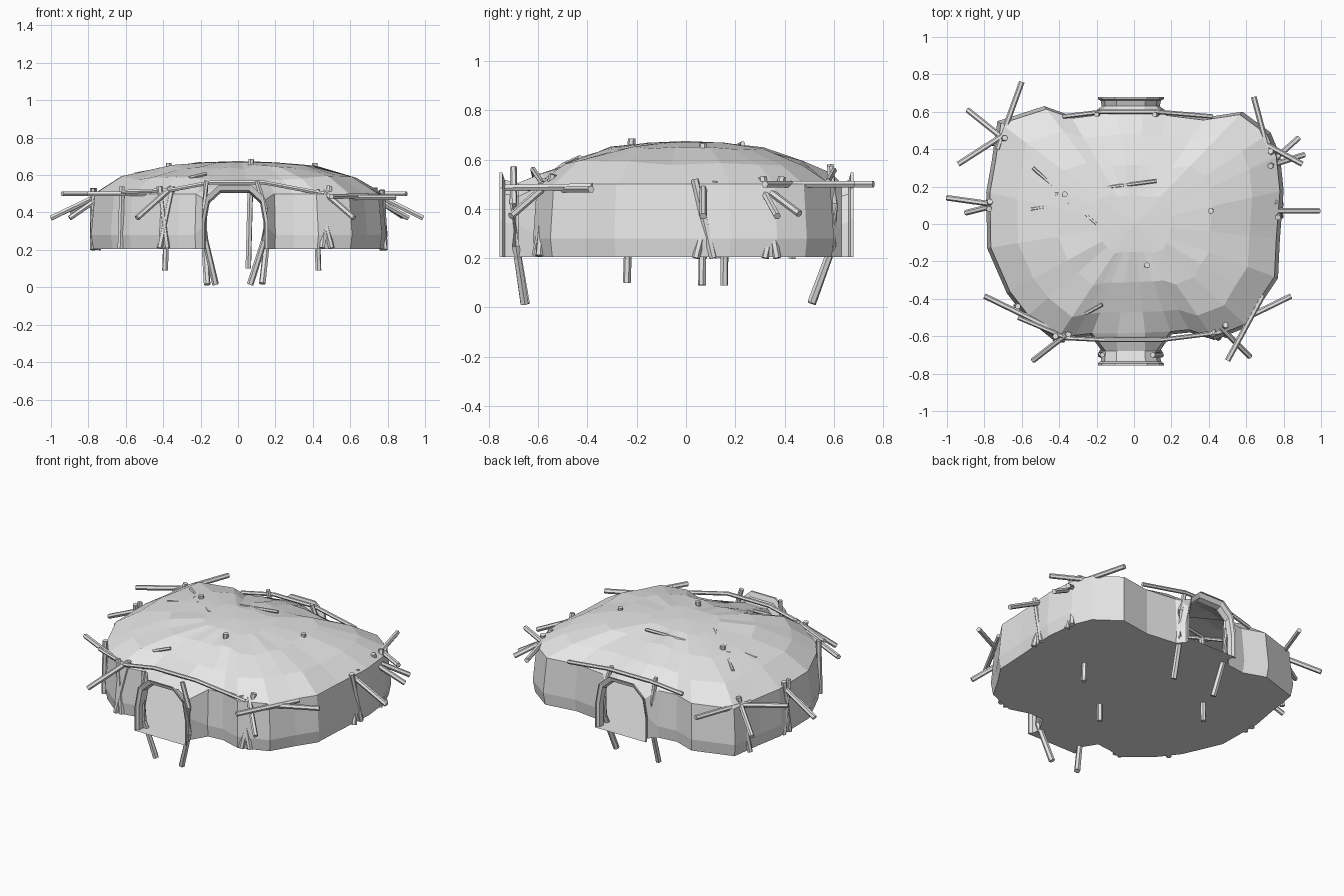
import bpy, bmesh, math, random
from mathutils import Vector

random.seed(4)
cube = bpy.data.objects.get("Cube")
if cube:
    bpy.data.objects.remove(cube, do_unlink=True)

grey = bpy.data.materials.new("plain grey")
grey.use_nodes = True
grey.diffuse_color = (0.8, 0.8, 0.8, 1)
grey.node_tree.nodes["Principled BSDF"].inputs["Base Color"].default_value = (0.8, 0.8, 0.8, 1)


def finish(bm, name):
    """Turn a bmesh into a flat shaded object."""
    bmesh.ops.recalc_face_normals(bm, faces=bm.faces[:])
    mesh = bpy.data.meshes.new(name)
    bm.to_mesh(mesh)
    bm.free()
    mesh.materials.append(grey)
    obj = bpy.data.objects.new(name, mesh)
    bpy.context.collection.objects.link(obj)
    return obj


def bridge(bm, a, b, skip=()):
    """Join two closed loops of equal length with quads."""
    n = len(a)
    for i in range(n):
        if i not in skip:
            j = (i + 1) % n
            bm.faces.new((a[i], a[j], b[j], b[i]))


# Hut shell: lumpy plan, counter-clockwise from the front door
front_door = [(-.23, -.60), (-.09, -.60), (.06, -.595), (.20, -.59)]
right_side = [(.30, -.58), (.43, -.62), (.61, -.55), (.69, -.41), (.77, -.29), (.78, -.08),
              (.80, .18), (.78, .37), (.73, .49), (.58, .60), (.38, .57)]
back_door = [(.18, .595), (.05, .605), (-.09, .605), (-.22, .595)]
left_side = [(-.34, .58), (-.48, .63), (-.73, .55), (-.76, .34), (-.79, .17), (-.785, -.13),
             (-.68, -.37), (-.58, -.50), (-.42, -.63), (-.32, -.61)]
plan = front_door + right_side + back_door + left_side
back_start = len(front_door) + len(right_side)
door_starts = (0, back_start)
door_gaps = [s + k for s in door_starts for k in range(3)]
over_door = [s + k for s in door_starts for k in (1, 2)]

bm = bmesh.new()
levels = [(.985, .205), (1, .28), (.975, .50), (.79, .585), (.52, .642), (.25, .668)]
rings = []
for level, (scale, z) in enumerate(levels):
    ring = []
    for i, (x, y) in enumerate(plan):
        lift = .045 if level == 2 and i in over_door else 0
        wobble = random.uniform(-1, 1) * .012 if level in (3, 4) else 0
        ring.append(bm.verts.new((x * scale, y * scale, z + lift + wobble)))
    rings.append(ring)
for level in range(len(rings) - 1):
    bridge(bm, rings[level], rings[level + 1], door_gaps if level < 2 else ())
bm.faces.new(rings[0])
peak = bm.verts.new((0, 0, .675))
for i, v in enumerate(rings[-1]):
    bm.faces.new((v, rings[-1][(i + 1) % len(plan)], peak))

# Arched door tunnels with a flared collar
arch = [(-.155, .205), (-.155, .34), (-.135, .45), (-.075, .505),
        (.075, .505), (.135, .45), (.155, .34), (.155, .205)]


def arch_ring(flip, y, grow):
    ring = []
    for x, z in arch:
        ring.append(bm.verts.new((-.017 + x * flip * grow, y, .205 + (z - .205) * grow)))
    return ring


for s, flip, stations in ((0, 1, ((-.68, 1), (-.735, 1.04), (-.745, 1.14), (-.757, 1.14))),
                          (back_start, -1, ((.63, 1), (.66, 1.04), (.668, 1.14), (.68, 1.14)))):
    bottom, middle, top = rings[0], rings[1], rings[2]
    loop = [bottom[s], middle[s]] + top[s:s + 4] + [middle[s + 3], bottom[s + 3]]
    for y, grow in stations:
        nxt = arch_ring(flip, y, grow)
        bridge(bm, loop, nxt)
        loop = nxt
finish(bm, "hut_shell")


# Sticks: six-sided rods through a few points
def sticks(name, paths, start=.016, end=.016):
    bm = bmesh.new()
    for path in paths:
        pts = [Vector(p) for p in path]
        last = len(pts) - 1
        loops = []
        for i, p in enumerate(pts):
            along = pts[min(i + 1, last)] - pts[max(i - 1, 0)]
            turn = along.to_track_quat("Z", "Y")
            r = start + (end - start) * i / last
            angles = [math.tau * k / 6 for k in range(6)]
            loops.append([bm.verts.new(p + turn @ Vector((r * math.cos(a), r * math.sin(a), 0)))
                          for a in angles])
        for a, b in zip(loops, loops[1:]):
            bridge(bm, a, b)
        bm.faces.new(loops[0])
        bm.faces.new(loops[-1])
    return finish(bm, name)


# Bent door posts reaching the ground
sticks("front_door_posts", [
    [(-.17, -.70, .57), (-.18, -.70, .42), (-.175, -.69, .25), (-.12, -.65, .015)],
    [(.10, -.70, .57), (.145, -.70, .42), (.14, -.69, .25), (.065, -.655, .015)]], .014, .018)
sticks("back_door_posts", [
    [(-.20, .585, .58), (-.18, .60, .42), (-.18, .595, .25), (-.165, .51, .015)],
    [(.11, .585, .57), (.155, .60, .42), (.155, .595, .25), (.13, .51, .02)]], .014, .018)

# Bent lintels along the eaves
sticks("lintels", [
    [(-.62, -.50, .51), (-.36, -.61, .52), (-.15, -.62, .56), (.14, -.62, .56), (.46, -.58, .50)],
    [(-.38, .575, .52), (-.17, .60, .555), (.12, .60, .555), (.42, .575, .51)]], .012, .012)

# Inner poles that pass through roof and floor
sticks("inner_poles", [[(-.37, .16, .665), (-.39, .155, .09)],
                       [(.41, .07, .665), (.43, .065, .09)],
                       [(.07, -.22, .685), (.055, -.24, .10)]])

# Crossed uprights leaning on the walls
sticks("front_uprights", [
    [(-.42, -.60, .54), (-.38, -.62, .21)], [(-.35, -.59, .54), (-.42, -.625, .21)],
    [(.42, -.57, .52), (.50, -.595, .21)], [(.49, -.54, .54), (.45, -.61, .21)],
    [(-.62, -.44, .54), (-.63, -.44, .205)]])
sticks("side_uprights", [
    [(.77, .035, .52), (.785, .11, .20)], [(.75, .12, .51), (.785, .04, .20)],
    [(.73, .31, .53), (.775, .37, .20)], [(.73, .39, .53), (.77, .32, .20)],
    [(-.77, .12, .53), (-.775, .07, .20)], [(-.775, .08, .53), (-.775, .13, .20)],
    [(-.69, .46, .54), (-.75, .43, .20)]])

# Loose rods jutting out at the corners
sticks("left_corner_rods", [
    [(-.60, .76, .50), (-.73, .40, .50)], [(-.89, .61, .40), (-.69, .45, .51)],
    [(-.94, .32, .50), (-.66, .50, .50)], [(-1, .14, .37), (-.75, .105, .49)],
    [(-.90, .06, .37), (-.74, .10, .48)], [(-.80, -.385, .50), (-.45, -.555, .50)],
    [(-.54, -.73, .37), (-.36, -.59, .53)]], .015, .015)
sticks("right_corner_rods", [
    [(.84, -.385, .48), (.42, -.59, .48)], [(.50, -.73, .485), (.69, -.38, .49)],
    [(.62, -.71, .37), (.46, -.55, .51)], [(.99, .07, .37), (.75, .07, .49)],
    [(.64, .68, .50), (.73, .34, .50)], [(.88, .46, .38), (.70, .30, .50)],
    [(.90, .32, .50), (.66, .45, .50)], [(.91, .37, .37), (.72, .31, .48)]], .015, .015)

# Thin twigs half sunk in the roof
sticks("roof_twigs", [
    [(-.54, .30, .605), (-.20, 0, .662)], [(-.55, .08, .605), (-.35, .11, .641)],
    [(-.42, .16, .632), (.12, .23, .664)], [(-.26, -.48, .585), (-.17, -.43, .608)]], .01, .01)
